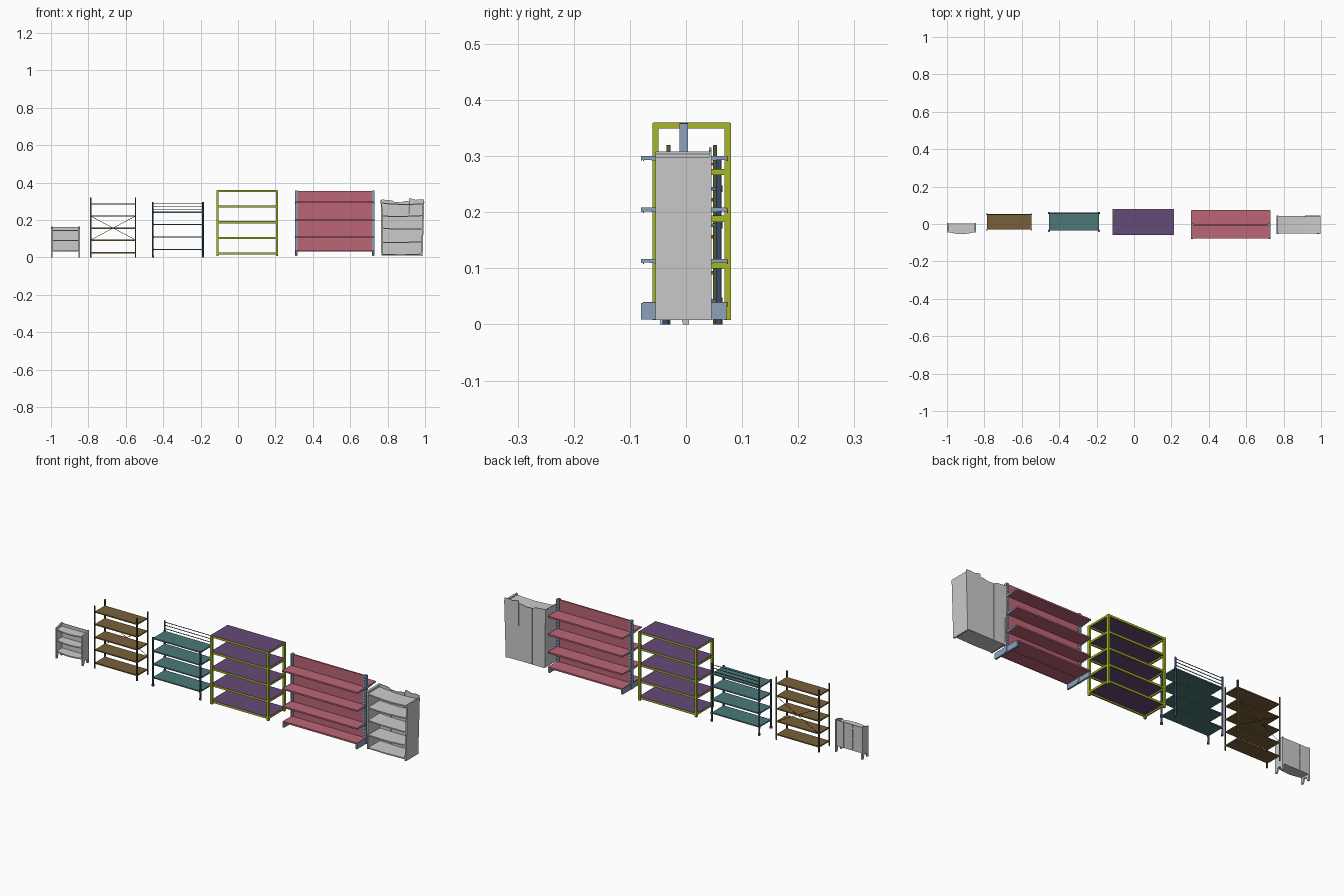
import bpy, bmesh, math, random
from mathutils import Vector, Matrix

random.seed(4)


def mat(name, r, g, b):
    m = bpy.data.materials.new(name)
    m.diffuse_color = (r, g, b, 1)
    return m


BROWN = mat("brown_board", 0.19, 0.115, 0.04)
OLIVE = mat("olive_steel", 0.09, 0.10, 0.035)
TEAL = mat("teal_board", 0.07, 0.19, 0.18)
NAVY = mat("navy_steel", 0.04, 0.075, 0.16)
PURPLE = mat("purple_board", 0.13, 0.07, 0.19)
LIME = mat("lime_steel", 0.38, 0.47, 0.02)
PINK = mat("pink_sheet", 0.50, 0.13, 0.18)
BLUE = mat("blue_steel", 0.26, 0.36, 0.50)


def finish(name, bm, m=None):
    bmesh.ops.recalc_face_normals(bm, faces=bm.faces)
    me = bpy.data.meshes.new(name)
    bm.to_mesh(me)
    bm.free()
    ob = bpy.data.objects.new(name, me)
    bpy.context.collection.objects.link(ob)
    if m:
        me.materials.append(m)
    return ob


def boxes(name, items, m=None):
    """Each item is x0, x1, y0, y1, z0, z1."""
    bm = bmesh.new()
    for x0, x1, y0, y1, z0, z1 in items:
        c = Vector(((x0 + x1) / 2, (y0 + y1) / 2, (z0 + z1) / 2))
        s = Matrix.Diagonal((x1 - x0, y1 - y0, z1 - z0, 1))
        bmesh.ops.create_cube(bm, size=1, matrix=Matrix.Translation(c) @ s)
    return finish(name, bm, m)


def prism(name, pts, axis, a, b, m=None):
    """Extrude a 2D outline along an axis, from a to b."""
    def at(p, t):
        return [(t, p[0], p[1]), (p[0], t, p[1]), (p[0], p[1], t)][axis]
    bm = bmesh.new()
    f = bm.faces.new([bm.verts.new(at(p, a)) for p in pts])
    r = bmesh.ops.extrude_face_region(bm, geom=[f])
    d = Vector(at((0, 0), b - a))
    bmesh.ops.translate(bm, vec=d, verts=[v for v in r["geom"] if isinstance(v, bmesh.types.BMVert)])
    return finish(name, bm, m)


def rods(name, items, m=None, seg=10):
    """Each item is start, end, radius."""
    bm = bmesh.new()
    for p, q, r in items:
        p, q = Vector(p), Vector(q)
        d = q - p
        mx = Matrix.Translation((p + q) / 2) @ d.to_track_quat("Z", "Y").to_matrix().to_4x4()
        bmesh.ops.create_cone(bm, cap_ends=True, segments=seg, radius1=r, radius2=r,
                              depth=d.length, matrix=mx)
    ob = finish(name, bm, m)
    for f in ob.data.polygons:
        f.use_smooth = len(f.vertices) == 4
    return ob


# 1: small bow-fronted bookcase
bow = [(-0.993 + 0.141 * i / 10, -0.043 - 0.011 * math.sin(math.pi * i / 10)) for i in range(11)]
for i, z in enumerate((0.034, 0.09, 0.145)):
    prism(f"bow_shelf_{i}", bow + [(-0.852, 0.002), (-0.993, 0.002)], 2, z - 0.003, z + 0.003)
side = [(-0.046, 0), (-0.036, 0), (-0.028, 0.022), (-0.012, 0.022), (-0.005, 0), (0.005, 0),
        (0.005, 0.165), (-0.008, 0.165), (-0.022, 0.161), (-0.036, 0.156), (-0.046, 0.154)]
for tag, x in (("left", -1.0), ("right", -0.852)):
    prism(f"bow_side_{tag}", side, 0, x, x + 0.007)
boxes("bow_back", [(-0.993, -0.945, 0, 0.003, 0.031, 0.163), (-0.943, -0.895, 0, 0.003, 0.031, 0.163),
                   (-0.893, -0.852, 0, 0.003, 0.031, 0.163), (-0.993, -0.852, -0.001, 0.001, 0.031, 0.163)])

# 2: brown shelves on angle posts with a cross brace at the back
boxes("brown_shelves", [(-0.787, -0.548, -0.03, 0.05, z - 0.003, z + 0.003)
                        for z in (0.025, 0.092, 0.156, 0.222, 0.286)], BROWN)
posts = []
for x, sx in ((-0.79, 1), (-0.545, -1)):
    for y, sy in ((-0.035, 1), (0.055, -1)):
        xa, xb, xt = x, x + sx * 0.007, x + sx * 0.002
        ya, yb, yt = y, y + sy * 0.007, y + sy * 0.002
        posts += [(min(xa, xb), max(xa, xb), min(ya, yt), max(ya, yt), 0, 0.32),
                  (min(xa, xt), max(xa, xt), min(ya, yb), max(ya, yb), 0, 0.32)]
boxes("angle_posts", posts, OLIVE)
rods("cross_brace", [((-0.785, 0.052, 0.095), (-0.55, 0.052, 0.22), 0.0012),
                     ((-0.785, 0.052, 0.22), (-0.55, 0.052, 0.095), 0.0012)], OLIVE, 6)

# 3: teal shelves on round posts with back rails
LX, RX, FY, BY = -0.455, -0.187, -0.036, 0.059
boxes("teal_shelves", [(LX, RX, FY, BY, z - 0.003, z + 0.003) for z in (0.042, 0.11, 0.177, 0.242)], TEAL)
tubes = []
for x in (LX, RX):
    for y, top in ((FY, 0.248), (BY, 0.297)):
        tubes += [((x, y, 0.004), (x, y, top), 0.0045), ((x, y, 0), (x, y, 0.01), 0.006)]
        tubes += [((x, y, z - 0.006), (x, y, z + 0.006), 0.0058) for z in (0.042, 0.11, 0.177, 0.242)]
rods("round_posts", tubes, NAVY, 12)
rods("back_rails", [((LX, BY, z), (RX, BY, z), 0.0018) for z in (0.257, 0.274, 0.29)], NAVY, 8)

# 4: purple shelves in a square lime frame
X0, X1, Y0, Y1, W = -0.115, 0.214, -0.06, 0.08, 0.011
levels = (0.022, 0.105, 0.188, 0.271, 0.354)
boxes("lime_posts", [(x, x + W, y, y + W, 0.008, 0.359)
                     for x in (X0, X1 - W) for y in (Y0, Y1 - W)], LIME)
beams = []
for z in levels:
    beams += [(X0 + W, X1 - W, y, y + 0.007, z - 0.005, z + 0.005) for y in (Y0 + 0.001, Y1 - 0.008)]
    beams += [(x, x + 0.007, Y0 + W, Y1 - W, z - 0.005, z + 0.005) for x in (X0 + 0.001, X1 - 0.008)]
boxes("lime_beams", beams, LIME)
boxes("purple_shelves", [(X0 + 0.002, X1 - 0.002, Y0 + 0.002, Y1 - 0.002, z + 0.002, z + 0.0058)
                         for z in levels], PURPLE)

# 5: two-sided pink shelves on slotted posts
boxes("pink_back", [(0.318, 0.716, -0.008, 0.0, 0.036, 0.356)], PINK)
decks = (0.037, 0.113, 0.204, 0.296)
boxes("pink_shelves", [(0.308, 0.727, y0, y1, z - 0.003, z + 0.003) for z in decks
                       for y0, y1 in ((-0.075, -0.008), (0.0, 0.073))], PINK)
boxes("shelf_lips", [(0.308, 0.727, y, y + 0.002, z - 0.005, z + 0.003) for z in decks
                     for y in (-0.077, 0.073)], PINK)
ladder = []
for x in (0.304, 0.716):
    ladder += [(x, x + 0.005, -0.012, 0.004, 0.01, 0.358), (x + 0.01, x + 0.015, -0.012, 0.004, 0.01, 0.358),
               (x + 0.004, x + 0.011, -0.008, 0.0, 0.01, 0.358)]
    ladder += [(x + 0.004, x + 0.011, -0.0115, 0.0035, 0.04 + 0.0155 * i, 0.049 + 0.0155 * i) for i in range(21)]
boxes("slotted_posts", ladder, BLUE)
boxes("post_feet", [(x, x + 0.009, -0.08, 0.072, 0.009, 0.038) for x in (0.307, 0.719)], BLUE)
for i, z in enumerate(decks[1:]):
    for j, x in enumerate((0.306, 0.727)):
        arm = [(-0.08, z + 0.004), (-0.08, z - 0.004), (-0.074, z - 0.002), (-0.01, z - 0.009),
               (0.002, z - 0.009), (0.066, z - 0.002), (0.072, z - 0.004), (0.072, z + 0.004)]
        prism(f"bracket_{i}_{j}", arm, 0, x, x + 0.002, BLUE)

# 6: worn grey bookcase with leaning sides, sagging shelves and a cracked back
prism("worn_side_left", [(0.766, 0.012), (0.773, 0.012), (0.771, 0.304), (0.763, 0.308)], 1, -0.054, 0.045)
prism("worn_side_right", [(0.979, 0.008), (0.987, 0.008), (0.996, 0.298), (0.988, 0.296)], 1, -0.054, 0.045)
for i, (z, tilt, sag) in enumerate(((0.02, 0, 0.002), (0.086, 0.003, 0.003), (0.158, -0.003, 0.003),
                                    (0.226, 0.003, 0.004), (0.292, -0.003, 0.006))):
    line = []
    for k in range(9):
        t = k / 8
        line.append((0.770 + (0.211 + 0.033 * z) * t, z + tilt * (t - 0.5) - sag * math.sin(math.pi * t)
                     + random.uniform(-0.0006, 0.0006)))
    under = [(x, z2 - 0.006) for x, z2 in reversed(line)]
    prism(f"worn_shelf_{i}", line + under, 1, -0.051, 0.041)
prism("worn_back_left", [(0.768, 0.01), (0.837, 0.01), (0.837, 0.296), (0.824, 0.304),
                         (0.806, 0.307), (0.766, 0.310)], 1, 0.041, 0.044)
prism("worn_back_middle", [(0.838, 0.01), (0.915, 0.01), (0.915, 0.15), (0.913, 0.23), (0.912, 0.302),
                           (0.895, 0.301), (0.87, 0.295), (0.838, 0.297)], 1, 0.041, 0.044)
prism("worn_back_right", [(0.915, 0.01), (0.983, 0.01), (0.994, 0.309), (0.972, 0.311),
                          (0.95, 0.308), (0.93, 0.314), (0.914, 0.315), (0.915, 0.23)], 1, 0.041, 0.045)
